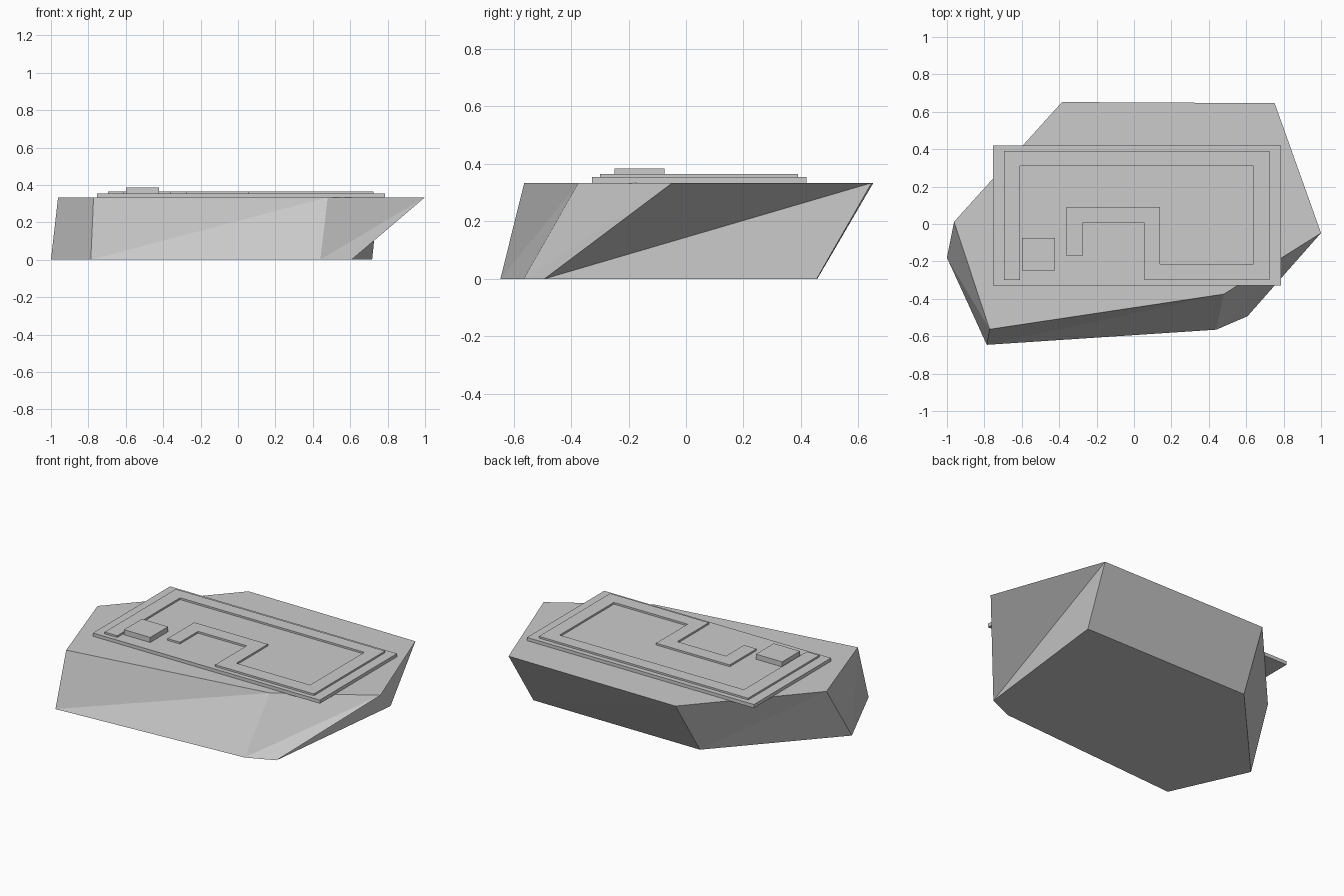
import bpy, bmesh

if "Cube" in bpy.data.objects:
    bpy.data.objects.remove(bpy.data.objects["Cube"])

grey = bpy.data.materials.new("stone grey")
grey.diffuse_color = (0.6, 0.6, 0.6, 1)
grey.use_nodes = True
grey.node_tree.nodes["Principled BSDF"].inputs["Base Color"].default_value = grey.diffuse_color


def finish(name, bm):
    bmesh.ops.recalc_face_normals(bm, faces=bm.faces)
    mesh = bpy.data.meshes.new(name)
    bm.to_mesh(mesh)
    bm.free()
    mesh.materials.append(grey)
    obj = bpy.data.objects.new(name, mesh)
    bpy.context.collection.objects.link(obj)


def loft(name, bottom, top, z0, z1, twisted=False):
    """Join two outlines with the same number of corners."""
    bm = bmesh.new()
    b = [bm.verts.new((x, y, z0)) for x, y in bottom]
    t = [bm.verts.new((x, y, z1)) for x, y in top]
    bm.faces.new(b[::-1])
    bm.faces.new(t)
    for i in range(len(b)):
        j = (i + 1) % len(b)
        if twisted:
            bm.faces.new((b[i], b[j], t[j]))
            bm.faces.new((b[i], t[j], t[i]))
        else:
            bm.faces.new((b[i], b[j], t[j], t[i]))
    finish(name, bm)


def rect(x0, x1, y0, y1):
    return [(x0, y0), (x1, y0), (x1, y1), (x0, y1)]


# Rough slanted rock
rock_bottom = [(-1, -.18), (-.787, -.646), (.44, -.565), (.607, -.493), (.717, .455), (-.415, .457)]
rock_top = [(-.962, .012), (-.772, -.563), (.48, -.375), (1, -.048), (.752, .646), (-.385, .652)]
loft("rock_base", rock_bottom, rock_top, 0, 0.334, twisted=True)

# Thin slab lying on the rock
slab = rect(-.755, .785, -.328, .42)
loft("slab", slab, slab, 0.332, 0.354)

# Winding raised strip on the slab
strip = [(-.695, -.3), (-.61, -.3), (-.61, .31), (.64, .31), (.64, -.215), (.14, -.215),
         (.14, .09), (-.36, .09), (-.36, -.17), (-.275, -.17), (-.275, .005), (.055, .005),
         (.055, -.3), (.725, -.3), (.725, .39), (-.695, .39)]
loft("raised_strip", strip, strip, 0.353, 0.365)

# Small block in the corner
block = rect(-.6, -.422, -.248, -.075)
loft("corner_block", block, block, 0.353, 0.385)
